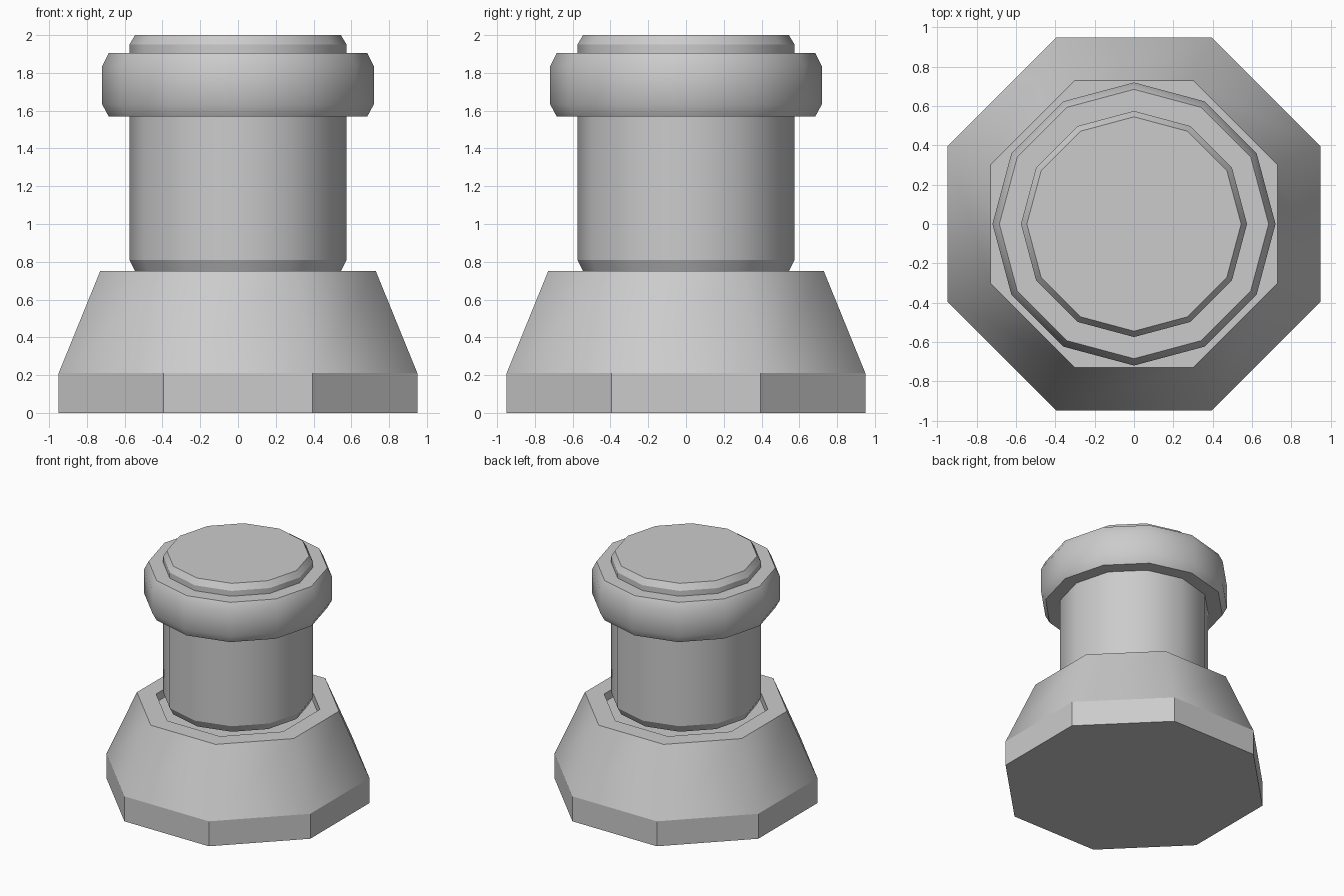
import bpy, bmesh, math

cube = bpy.data.objects.get("Cube")
if cube:
    bpy.data.objects.remove(cube)

stone = bpy.data.materials.new("light_grey")
stone.use_nodes = True
stone.diffuse_color = (0.6, 0.6, 0.6, 1)
stone.node_tree.nodes["Principled BSDF"].inputs["Base Color"].default_value = (0.6, 0.6, 0.6, 1)


def turned(name, sides, profile, turn=0.0, flat_bands=()):
    """Turn (radius, height, sharp) rings into a capped, many-sided solid."""
    bm = bmesh.new()
    rings = []
    for r, z, _ in profile:
        angles = [turn + math.tau * i / sides for i in range(sides)]
        rings.append([bm.verts.new((r * math.cos(a), r * math.sin(a), z)) for a in angles])
    bm.faces.new(rings[0][::-1])
    bm.faces.new(rings[-1])
    for k in range(len(rings) - 1):
        low, high = rings[k], rings[k + 1]
        for i in range(sides):
            j = (i + 1) % sides
            face = bm.faces.new((low[i], low[j], high[j], high[i]))
            face.smooth = k not in flat_bands
    for ring, (_, _, sharp) in zip(rings, profile):
        for i in range(sides):
            edge = bm.edges.get((ring[i], ring[(i + 1) % sides]))
            edge.smooth = not sharp
    mesh = bpy.data.meshes.new(name)
    bm.to_mesh(mesh)
    bm.free()
    mesh.materials.append(stone)
    obj = bpy.data.objects.new(name, mesh)
    bpy.context.collection.objects.link(obj)
    return obj


# Eight-sided foot: straight plinth, sloped skirt, rim and shallow socket
turned("base", 8, [
    (1.028, 0, True), (1.028, 0.21, True), (0.79, 0.75, True),
    (0.64, 0.75, True), (0.64, 0.68, True),
], turn=math.pi / 8, flat_bands=(0, 2, 3))

# Twelve-sided post with chamfered ends
turned("column", 12, [
    (0.545, 0.75, True), (0.575, 0.81, True),
    (0.575, 1.95, True), (0.545, 2.0, True),
])

# Rounded band around the top of the post
turned("collar", 12, [
    (0.685, 1.57, True), (0.72, 1.635, False),
    (0.72, 1.835, False), (0.685, 1.905, True),
])
